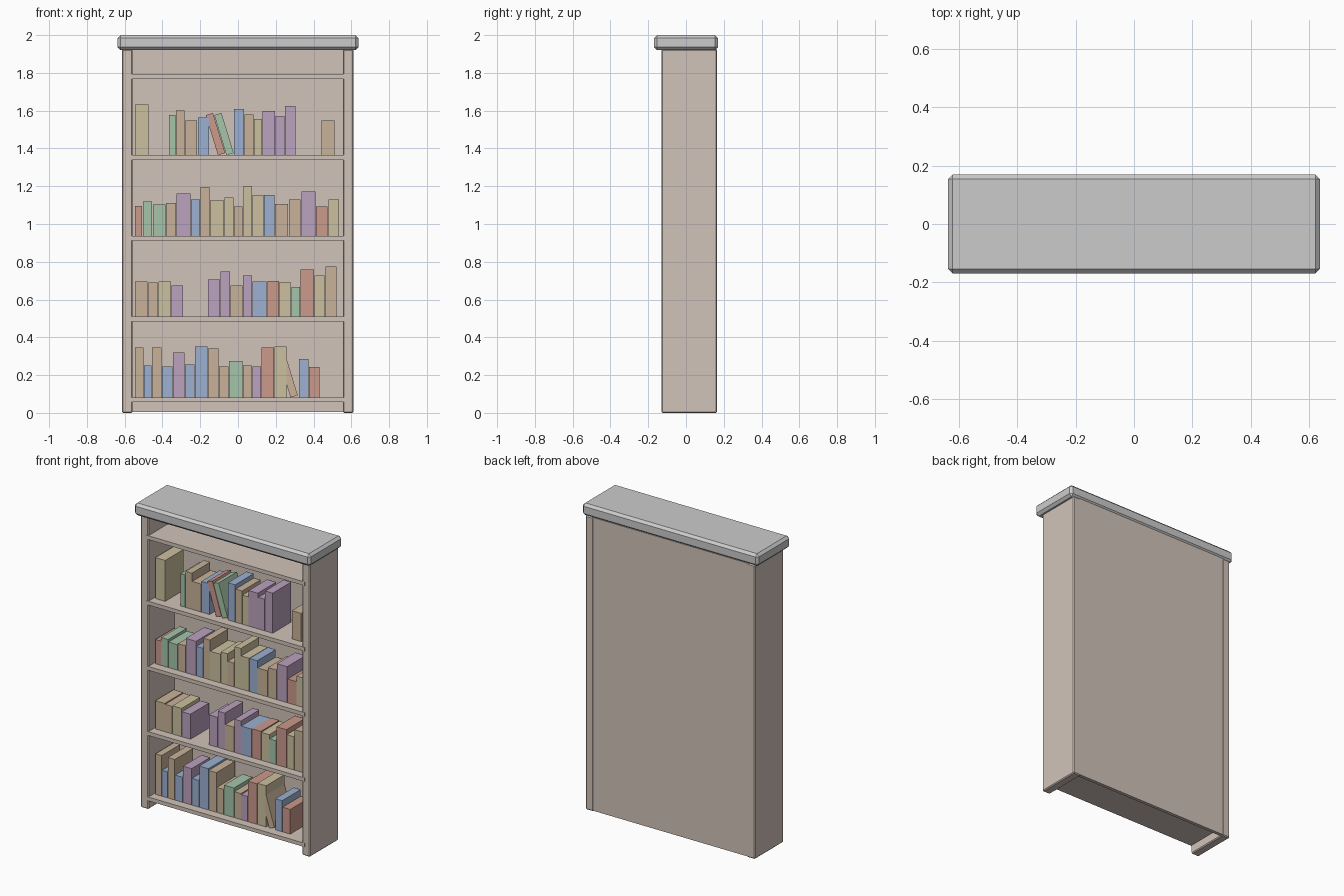
import bpy, bmesh, math
from mathutils import Matrix, Vector

if "Cube" in bpy.data.objects:
    bpy.data.objects.remove(bpy.data.objects["Cube"])


def mat(name, rgb):
    m = bpy.data.materials.new(name)
    m.diffuse_color = (*rgb, 1)
    m.use_nodes = True
    m.node_tree.nodes["Principled BSDF"].inputs["Base Color"].default_value = m.diffuse_color
    return m


WOOD = mat("wood", (0.64, 0.55, 0.49))
COVERS = {
    "Y": mat("yellow_cover", (0.60, 0.53, 0.35)),
    "T": mat("tan_cover", (0.58, 0.45, 0.32)),
    "G": mat("green_cover", (0.38, 0.56, 0.40)),
    "B": mat("blue_cover", (0.34, 0.44, 0.64)),
    "P": mat("purple_cover", (0.50, 0.36, 0.52)),
    "R": mat("red_cover", (0.60, 0.32, 0.26)),
}


def box(name, lo, hi, material=None, bevel=0, pivot_lean=0):
    """Box between two corners, optionally chamfered or tilted about its low left edge."""
    lo, hi = Vector(lo), Vector(hi)
    size = hi - lo
    bm = bmesh.new()
    bmesh.ops.create_cube(bm, size=1)
    bmesh.ops.translate(bm, verts=bm.verts, vec=(0.5, 0.5, 0.5))
    bmesh.ops.scale(bm, verts=bm.verts, vec=size)
    if bevel:
        bmesh.ops.bevel(bm, geom=bm.edges[:], offset=bevel, segments=1,
                        affect='EDGES', profile=0.5)
    me = bpy.data.meshes.new(name)
    bm.to_mesh(me)
    bm.free()
    me.transform(Matrix.Translation(lo) @ Matrix.Rotation(-pivot_lean, 4, 'Y'))
    ob = bpy.data.objects.new(name, me)
    bpy.context.collection.objects.link(ob)
    if material:
        me.materials.append(material)
    return ob


# Carcass: grey top slab, two side boards, back panel
box("top_slab", (-0.638, -0.17, 1.92), (0.638, 0.17, 2.0), None, 0.016)
box("left_side", (-0.615, -0.13, 0), (-0.558, 0.165, 1.925), WOOD, 0.006)
box("right_side", (0.555, -0.13, 0), (0.612, 0.165, 1.925), WOOD, 0.006)
box("back_panel", (-0.565, 0.142, 0.005), (0.565, 0.164, 1.925), WOOD)

# Shelves, slightly proud of the sides
SHELF_TOPS = [0.082, 0.510, 0.937, 1.364, 1.793]
for i, z in enumerate(SHELF_TOPS):
    box(f"shelf_{i + 1}", (-0.572, -0.131, z - 0.025), (0.575, 0.15, z), WOOD)

# Books per shelf: cover letters ('-' is a gap), then (pitch, height) in millimetres
ROWS = [
    ("TBTBPBBTTGTPRY-BR",
     [(48, 265), (42, 170), (53, 265), (58, 164), (64, 238), (53, 175), (69, 270),
      (58, 260), (53, 164), (74, 193), (50, 170), (48, 164), (69, 265), (66, 270),
      (64, 0), (53, 204), (58, 162)]),
    ("TTYP-PPTPBRYGRYT",
     [(71, 185), (53, 180), (69, 185), (64, 164), (130, 0), (66, 196), (53, 238),
      (66, 164), (50, 217), (79, 185), (66, 188), (61, 183), (50, 156), (74, 249),
      (56, 217), (63, 265)]),
    ("RGGTPBTYYTYYBTTPRY",
     [(42, 159), (53, 183), (69, 167), (56, 175), (77, 225), (50, 193), (50, 260),
      (77, 188), (50, 204), (50, 156), (48, 265), (61, 217), (58, 217), (74, 170),
      (66, 193), (77, 236), (66, 156), (61, 193)]),
    ("Y-GTTB-BTYPPP-T",
     [(74, 268), (108, 0), (37, 212), (48, 236), (66, 183), (63, 201), (130, 0),
      (55, 244), (50, 217), (45, 191), (69, 233), (50, 207), (58, 262), (135, 0),
      (71, 185)]),
]
FRONT, BACK = -0.075, 0.115
for r, (covers, sizes) in enumerate(ROWS):
    x, z = -0.546, SHELF_TOPS[r]
    for i, (c, (pitch, height)) in enumerate(zip(covers, sizes)):
        if c != "-":
            box(f"book_{r + 1}_{i + 1}", (x, FRONT, z),
                (x + (pitch - 3) / 1000, BACK, z + height / 1000), COVERS[c])
        x += pitch / 1000

# Leaning books: shelf index, cover, foot position
for i, (r, c, x) in enumerate([(3, "R", -0.106), (3, "G", -0.061), (0, "T", 0.278)]):
    z = SHELF_TOPS[r]
    box(f"leaning_book_{i + 1}", (x, FRONT, z), (x + 0.04, BACK, z + 0.222),
        COVERS[c], pivot_lean=math.radians(17))
